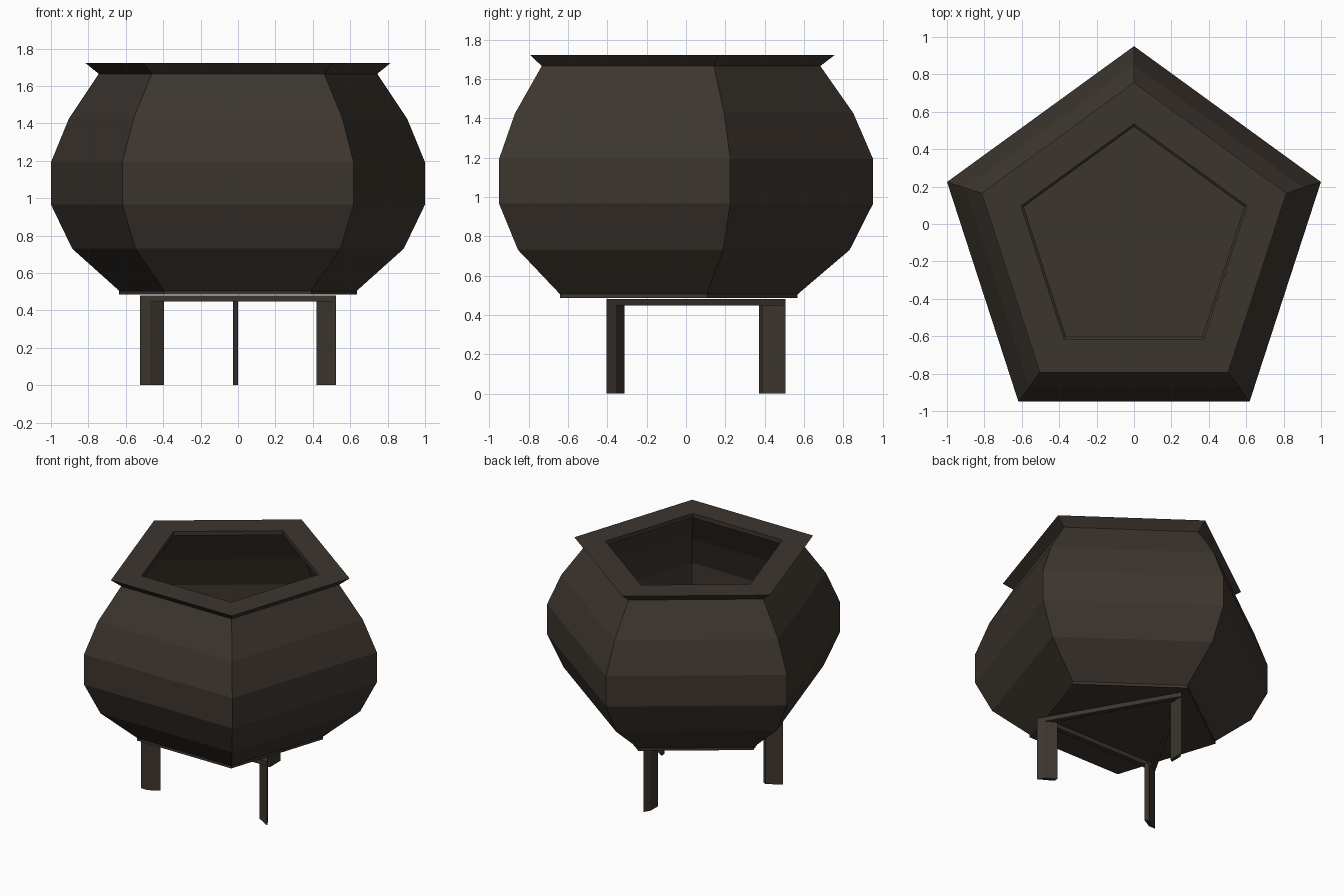
import bpy
import bmesh
from math import cos, sin, pi, radians
from mathutils import Matrix, Vector

cube = bpy.data.objects.get("Cube")
if cube:
    bpy.data.objects.remove(cube, do_unlink=True)

CENTRE_Y = -0.10

iron = bpy.data.materials.new("dark_brown_iron")
iron.use_nodes = True
COLOUR = (0.046, 0.036, 0.028, 1)
iron.diffuse_color = COLOUR
bsdf = iron.node_tree.nodes["Principled BSDF"]
bsdf.inputs["Base Color"].default_value = COLOUR
bsdf.inputs["Roughness"].default_value = 0.8


def finish(bm, name):
    bmesh.ops.recalc_face_normals(bm, faces=bm.faces)
    mesh = bpy.data.meshes.new(name)
    bm.to_mesh(mesh)
    bm.free()
    mesh.materials.append(iron)
    obj = bpy.data.objects.new(name, mesh)
    obj.location.y = CENTRE_Y
    bpy.context.collection.objects.link(obj)
    return obj


def lathe(name, profile, sides, closed=False):
    """Sweep (radius, z) points round the axis, one corner at the back."""
    bm = bmesh.new()
    rings = []
    for r, z in profile:
        angles = [pi / 2 + 2 * pi * k / sides for k in range(sides)]
        rings.append([bm.verts.new((r * cos(a), r * sin(a), z)) for a in angles])
    pairs = list(zip(rings, rings[1:]))
    if closed:
        pairs.append((rings[-1], rings[0]))
    else:
        bm.faces.new(rings[0])
        bm.faces.new(rings[-1])
    for low, high in pairs:
        for k in range(sides):
            n = (k + 1) % sides
            bm.faces.new((low[k], low[n], high[n], high[k]))
    return finish(bm, name)


# Five-sided pot: outside wall, flared rim, lip, then inside wall to the floor
outside = [(0.668, 0.485), (0.668, 0.505), (0.932, 0.73), (1.051, 0.965),
           (1.051, 1.193), (0.951, 1.425), (0.783, 1.665), (0.857, 1.722)]
inside = [(0.635, 1.722), (0.635, 1.69), (0.73, 1.67), (0.90, 1.41),
          (1.0, 1.18), (1.0, 0.98), (0.885, 0.75), (0.622, 0.525)]
lathe("pot", outside + inside, 5)

# Triangular stand ring
R = 0.606
BAR = 0.035
lathe("stand_ring", [(R, 0.447), (R, 0.48), (R - 2 * BAR, 0.48), (R - 2 * BAR, 0.447)],
      3, closed=True)

# Three flat legs, mitred to the ring at each corner
section = [(0, R), (-0.027, R - 0.047), (-0.027, R - 0.135), (0, R - 0.12)]
for i, place in enumerate(("back", "right", "left")):
    bm = bmesh.new()
    turn = Matrix.Rotation(radians(120 * i), 4, "Z")
    foot = bm.faces.new([bm.verts.new(turn @ Vector((x, y, 0))) for x, y in section])
    top = bmesh.ops.extrude_face_region(bm, geom=[foot])["geom"]
    verts = [v for v in top if isinstance(v, bmesh.types.BMVert)]
    bmesh.ops.translate(bm, verts=verts, vec=(0, 0, 0.447))
    finish(bm, place + "_leg")
